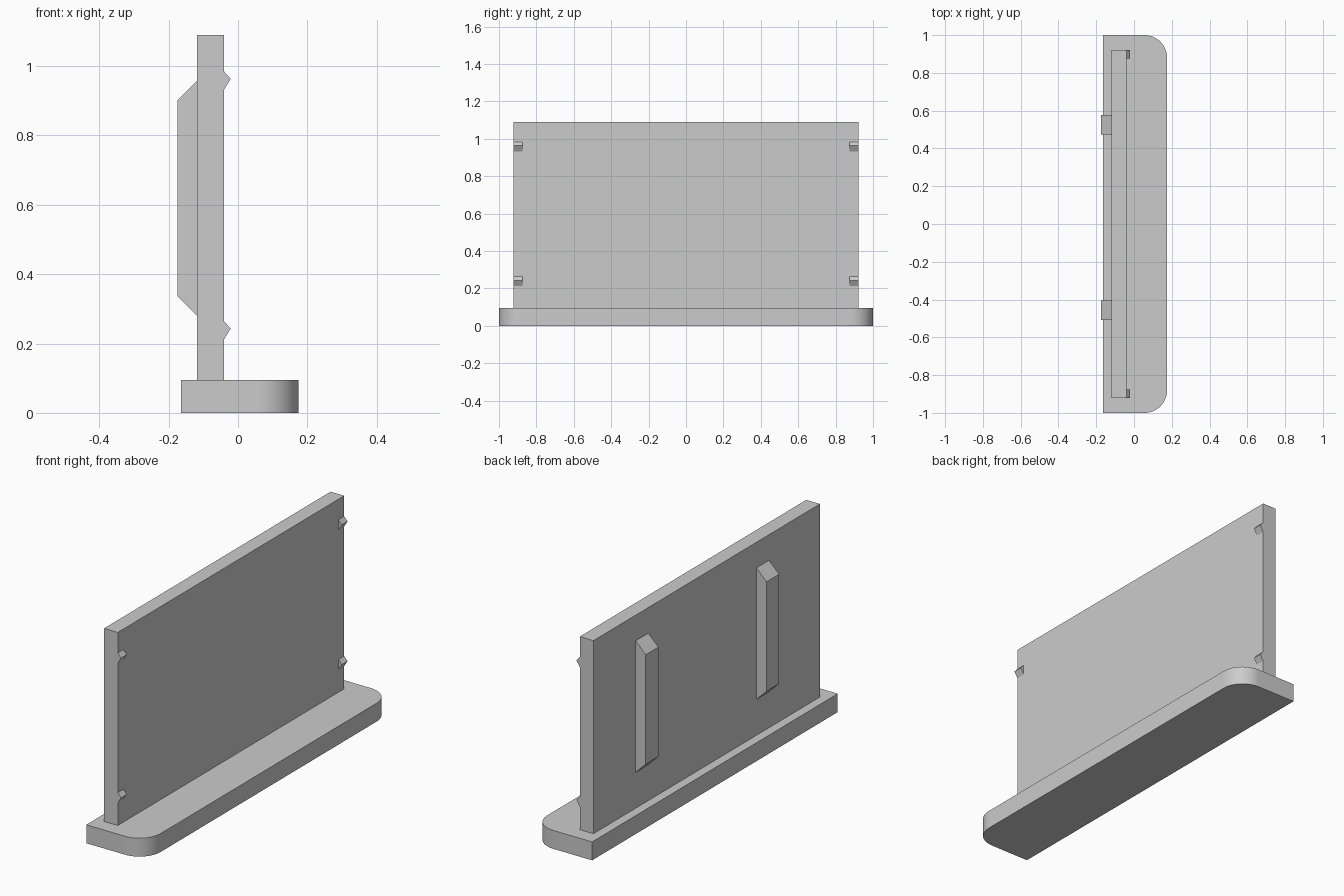
import bpy, bmesh, math
from mathutils import Vector

cube = bpy.data.objects.get("Cube")
if cube:
    bpy.data.objects.remove(cube, do_unlink=True)

grey = bpy.data.materials.new("light_grey")
grey.use_nodes = True
colour = (0.6, 0.6, 0.6, 1)
grey.diffuse_color = colour
grey.node_tree.nodes["Principled BSDF"].inputs["Base Color"].default_value = colour


def extrude(name, profile, offset):
    """Make a solid by sweeping a flat outline along an offset."""
    bm = bmesh.new()
    face = bm.faces.new([bm.verts.new(p) for p in profile])
    grown = bmesh.ops.extrude_face_region(bm, geom=[face])["geom"]
    moved = [v for v in grown if isinstance(v, bmesh.types.BMVert)]
    bmesh.ops.translate(bm, verts=moved, vec=Vector(offset))
    bmesh.ops.recalc_face_normals(bm, faces=bm.faces)
    mesh = bpy.data.meshes.new(name)
    bm.to_mesh(mesh)
    bm.free()
    mesh.materials.append(grey)
    obj = bpy.data.objects.new(name, mesh)
    bpy.context.collection.objects.link(obj)
    return obj


def side_solid(name, xz, y0, y1):
    return extrude(name, [(x, y0, z) for x, z in xz], (0, y1 - y0, 0))


# Base plate with two rounded corners on the +x side
BACK, EDGE, RADIUS, BASE_H, STEPS = -0.165, 0.175, 0.12, 0.095, 16
outline = [(BACK, 1, 0), (BACK, -1, 0)]
for sign in (-1, 1):
    for i in range(STEPS + 1):
        t = i / STEPS if sign < 0 else 1 - i / STEPS
        a = t * math.pi / 2
        outline.append((EDGE - RADIUS + RADIUS * math.sin(a),
                        sign * (1 - RADIUS + RADIUS * math.cos(a)), 0))
base = extrude("base_plate", outline, (0, 0, BASE_H))
bpy.context.view_layer.objects.active = base
base.select_set(True)
bpy.ops.object.shade_smooth_by_angle(angle=math.radians(30))

# Upright panel
P0, P1, HALF, TOP = -0.118, -0.04, 0.922, 1.09
side_solid("panel", [(P0, BASE_H), (P1, BASE_H), (P1, TOP), (P0, TOP)], -HALF, HALF)

# Two bevelled rails on the -x face
for side, y0, y1 in (("left", -0.508, -0.405), ("right", 0.475, 0.578)):
    side_solid("rail_" + side,
               [(P0, 0.28), (P0, 0.958), (-0.175, 0.901), (-0.175, 0.337)], y0, y1)

# Four small wedge clips at the panel corners on the +x face
for level, z in (("lower", 0.243), ("upper", 0.963)):
    for side, s in (("front", -1), ("back", 1)):
        side_solid(f"clip_{level}_{side}",
                   [(P1, z - 0.031), (-0.021, z), (P1, z + 0.021)],
                   s * 0.875, s * HALF)
